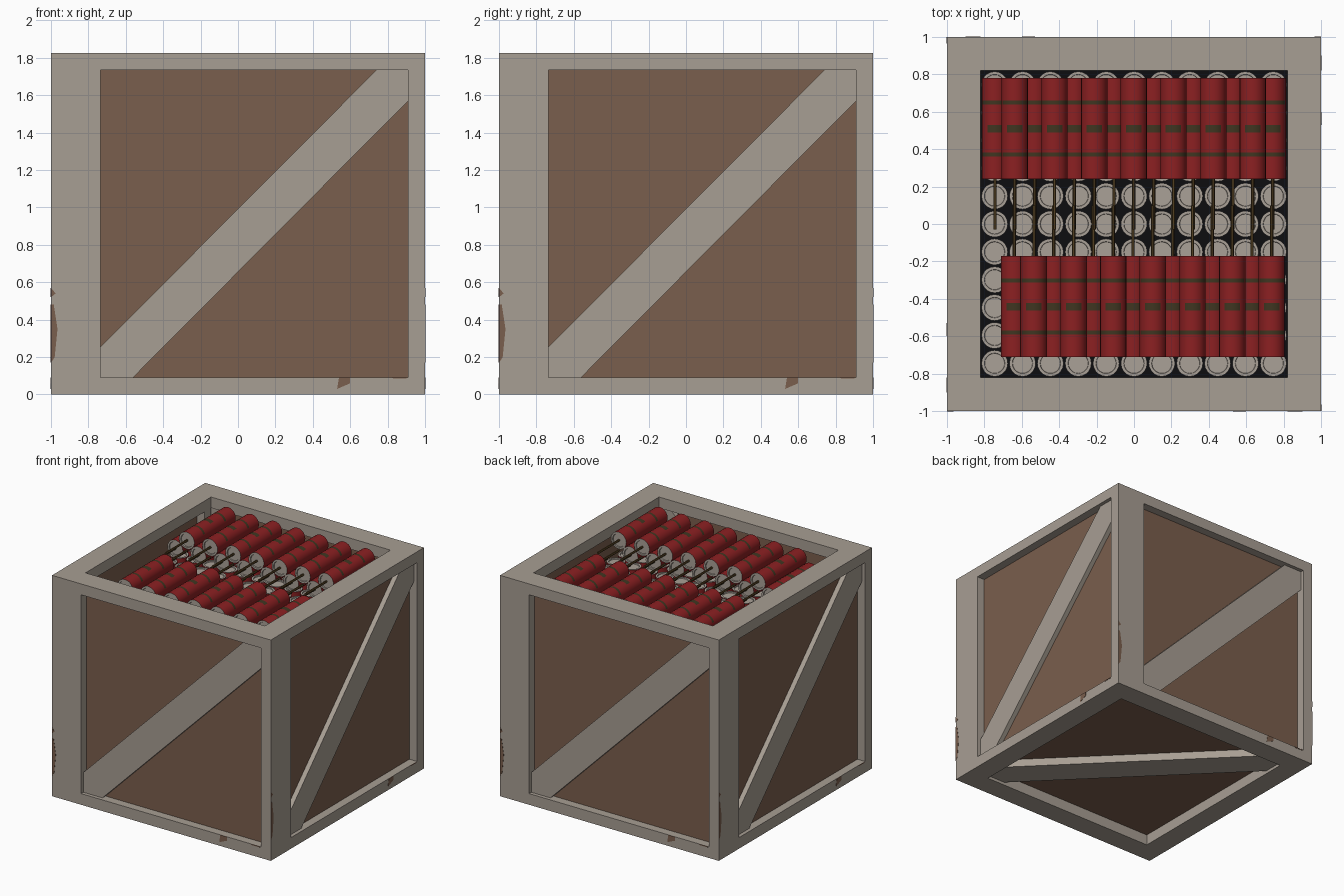
import bpy, bmesh, math
from mathutils import Matrix

if "Cube" in bpy.data.objects:
    bpy.data.objects.remove(bpy.data.objects["Cube"])


def material(name, rgb):
    m = bpy.data.materials.new(name)
    m.diffuse_color = (*rgb, 1)
    m.use_nodes = True
    m.node_tree.nodes["Principled BSDF"].inputs["Base Color"].default_value = m.diffuse_color
    return m


GREY = material("grey_wood", (0.39, 0.342, 0.292))
BROWN = material("brown_wood", (0.195, 0.112, 0.074))
RED = material("red_paper", (0.262, 0.0144, 0.016))
PAPER = material("end_paper", (0.40, 0.355, 0.31))
OLIVE = material("olive_band", (0.05, 0.036, 0.015))
FUSE = material("fuse_cord", (0.085, 0.05, 0.016))
DARK = material("dark_inside", (0.004, 0.004, 0.005))


def finish(name, bm, mats, matrix=Matrix(), smooth=False):
    bmesh.ops.recalc_face_normals(bm, faces=bm.faces[:])
    me = bpy.data.meshes.new(name)
    bm.to_mesh(me)
    bm.free()
    for m in mats:
        me.materials.append(m)
    if smooth:
        me.polygons.foreach_set("use_smooth", [True] * len(me.polygons))
        me.set_sharp_from_angle(angle=math.radians(40))
    ob = bpy.data.objects.new(name, me)
    ob.matrix_world = matrix
    bpy.context.collection.objects.link(ob)
    return ob


def prism(bm, pts, y0, y1):
    """Extrude an x-z outline from y0 to y1."""
    a = [bm.verts.new((x, y0, z)) for x, z in pts]
    b = [bm.verts.new((x, y1, z)) for x, z in pts]
    bm.faces.new(a)
    bm.faces.new(b[::-1])
    for i in range(len(a)):
        j = (i + 1) % len(a)
        bm.faces.new((a[i], b[i], b[j], a[j]))


def rect(x0, x1, z0, z1):
    return [(x0, z0), (x1, z0), (x1, z1), (x0, z1)]


def part(name, outlines, y0, y1, mat, matrix):
    bm = bmesh.new()
    for o in outlines:
        prism(bm, o, y0, y1)
    return finish(name, bm, [mat], matrix)


# Four identical walls in a pinwheel
T, H = 0.82, 1.825
L, R, B, TOP = -0.735, 0.91, 0.092, 1.735
brace = [(L, B), (-0.56, B), (R, 1.57), (R, TOP), (0.74, TOP), (L, 0.255)]
for k, side in enumerate(("front", "right", "back", "left")):
    M = Matrix.Rotation(k * math.pi / 2, 4, "Z")
    part(side + "_frame", [rect(-T, 1, 0, B), rect(-T, 1, TOP, H),
                           rect(-T, L, B, TOP), rect(R, 1, B, TOP)], -1, -T, GREY, M)
    part(side + "_panel", [rect(L, R, B, TOP)], -0.93, -0.89, BROWN, M)
    part(side + "_brace", [brace], -0.97, -0.85, GREY, M)
    # worn paint patches
    part(side + "_worn_paint", [
        [(-1, 0.17), (-0.98, 0.2), (-0.965, 0.35), (-0.985, 0.48), (-1, 0.48)],
        [(-1, 0.52), (-0.975, 0.54), (-1, 0.57)],
        [(0.53, 0.03), (0.6, 0.06), (0.6, B), (0.54, B)],
        [(0.83, 0.085), (0.9, 0.085), (0.9, B), (0.82, B)]], -1.002, -1, BROWN, M)

# Floor panel with its diagonal brace
flat = Matrix.Rotation(-math.pi / 2, 4, "X")   # outline z becomes world y
part("floor_panel", [rect(-T, T, -T, T)], -0.13, -0.09, BROWN, flat)
w = 0.17
part("floor_brace", [[(T, -T), (T, -T + w), (-T + w, T), (-T, T),
                      (-T, T - w), (T - w, -T)]], -0.09, -0.025, GREY, flat)
part("inner_shelf", [rect(-T, T, -T, T)], -1.03, -1.02, DARK, flat)


RAD, LEN, SEG = 0.0705, 0.54, 20


def tube(bm, profile, place, seg):
    """Revolve (radius, distance) points; place maps to x, y, z."""
    rings = []
    for r, t in profile:
        rings.append([bm.verts.new(place(r * math.cos(2 * math.pi * i / seg),
                                         r * math.sin(2 * math.pi * i / seg), t))
                      for i in range(seg)])
    out = []
    for a, b in zip(rings, rings[1:]):
        out.append([bm.faces.new((a[i], a[(i + 1) % seg], b[(i + 1) % seg], b[i]))
                    for i in range(seg)])
    caps = [bm.faces.new(rings[0]), bm.faces.new(rings[-1])]
    return out, caps


def stick(name, place, start, marked):
    bm = bmesh.new()
    cuts = [0, 0.12, 0.142, 0.25, 0.29, 0.398, 0.42, LEN] if marked else [0, LEN]
    prof = [(0.053, 0.008), (0.055, 0)] + [(RAD, t) for t in cuts]
    prof += [(0.055, LEN), (0.053, LEN - 0.008)]
    strips, caps = tube(bm, prof, place, SEG)
    for f in caps + sum(strips[:2] + strips[-2:], []):
        f.material_index = 1
    if marked:
        # painted bands and centre mark on the upper side
        for n, lim in ((3, 0.25), (5, 0.8), (7, 0.25)):
            for f in strips[n]:
                if f.calc_center_median().z > RAD * lim:
                    f.material_index = 2
        s, c = tube(bm, [(0.009, 0.008), (0.009, -0.27)], place, 6)
        for f in s[0] + c:
            f.material_index = 3
    return finish(name, bm, [RED, PAPER, OLIVE, FUSE], Matrix.Translation(start), True)


def array(ob, count, step):
    m = ob.modifiers.new("repeat", "ARRAY")
    m.use_relative_offset = False
    m.use_constant_offset = True
    m.constant_offset_displace = step
    m.count = count


# Upright sticks filling the crate
ob = stick("upright_sticks", lambda a, b, t: (a, b, t), (-0.745, -0.745, 1.03), False)
array(ob, 11, (0.149, 0, 0))
array(ob, 11, (0, 0.149, 0))

# Two rows of lying sticks, each with a low and a high layer, fuses facing inward
for name, d, y, x, z, n in (("back_low", 1, 0.24, -0.743, 1.642, 8),
                            ("back_high", 1, 0.24, -0.637, 1.735, 7),
                            ("front_low", -1, -0.172, -0.641, 1.642, 7),
                            ("front_high", -1, -0.172, -0.535, 1.735, 7)):
    ob = stick(name + "_sticks", lambda a, b, t: (a, d * t, b), (x, y, z), True)
    array(ob, n, (0.212, 0, 0))
